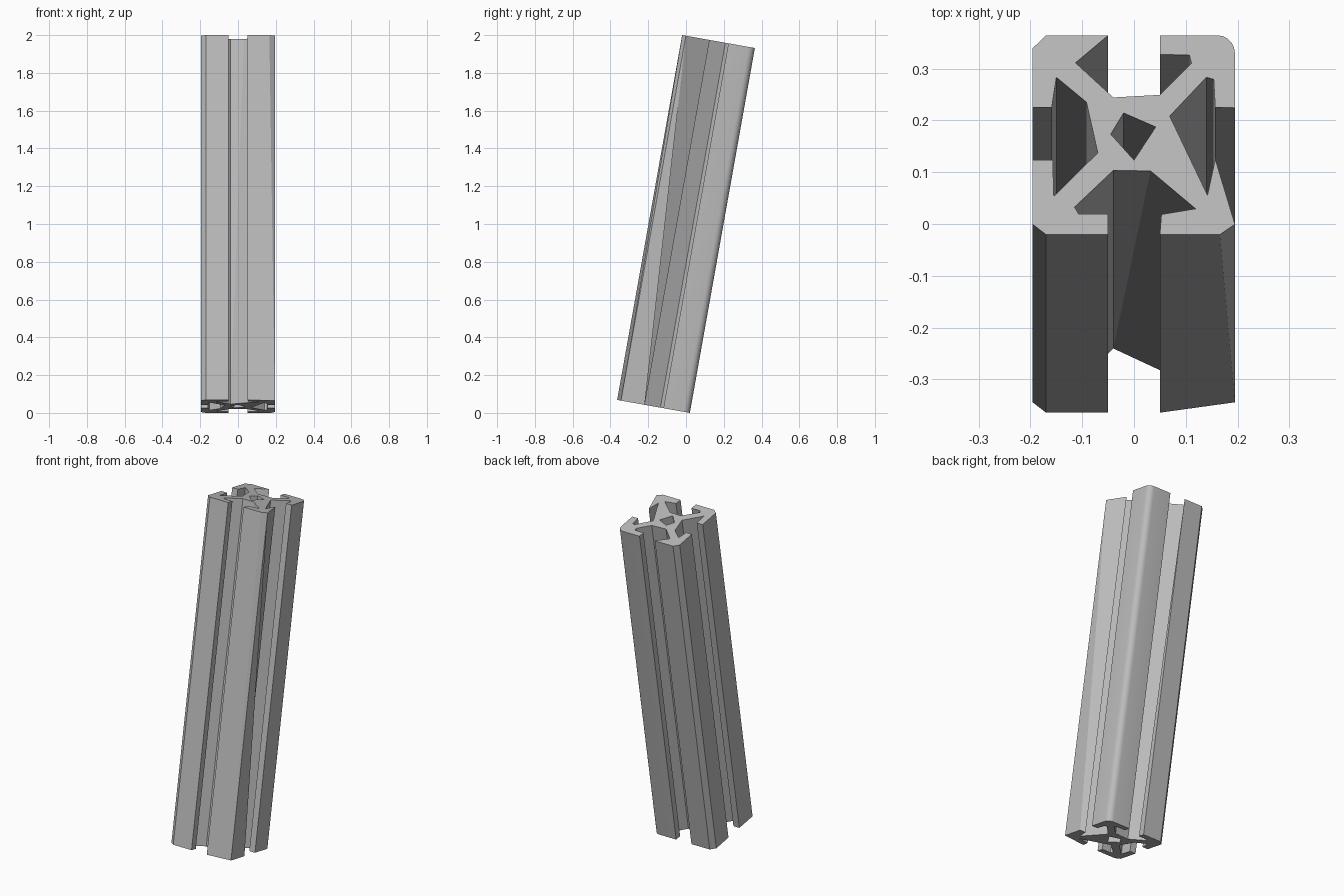
import bpy
import bmesh
import math
from mathutils import Matrix, Vector

cube = bpy.data.objects.get("Cube")
if cube:
    bpy.data.objects.remove(cube, do_unlink=True)

UNIT = 0.001          # profile points are in thousandths
LEAN = math.radians(10.1)
LENGTH = 1.962
MIDDLE = 172.5        # profile centre along its depth

# Cross-section pieces at the upper end, listed clockwise from the back left
upper = {
    "back_left_corner": [(-196, 340), (-170, 365)],
    "back_slot": [(-50, 365), (-50, 365), (-113, 312), (-113, 312), (-40, 245),
                  (50, 250), (111, 311), (107, 327), (50, 328), (50, 365)],
    "right_slot": [(195, 225), (157, 226), (154, 280), (140, 284), (69, 209),
                   (142, 56), (157, 126), (195, 0), (195, 0)],
    "front_right_corner": [(166, -20)],
    "front_slot": [(50, -20), (53, 19), (119, 30), (32, 103), (-40, 104),
                   (-115, 33), (-107, 20), (-50, 20), (-50, -20)],
    "front_left_corner": [(-170, -20), (-196, 0)],
    "left_slot": [(-196, 124), (-157, 124), (-155, 54), (-70, 138), (-92, 236),
                  (-150, 284), (-159, 226), (-196, 226)],
}
bore = [(-20, 215), (42, 188), (0, 124), (-45, 174)]

# The lower end differs at a few slot lips and one corner
lower = {name: list(points) for name, points in upper.items()}
lower["back_slot"][1:3] = [(-50, 326), (-107, 326)]
lower["right_slot"][7] = (195, 126)
lower["front_right_corner"] = [(195, 0)]
lower["front_slot"][3] = lower["front_slot"][4]


def rounded_corner(centre_x, centre_y, radius, steps):
    """Quarter circle running from the back face to the right face."""
    angles = [math.pi / 2 * (1 - i / steps) for i in range(steps + 1)]
    return [(centre_x + radius * math.cos(a), centre_y + radius * math.sin(a))
            for a in angles]


def outline(pieces):
    points = []
    for name, piece in pieces.items():
        points += piece
        if name == "back_slot":
            points += rounded_corner(161, 331, 34, 5)
    return points


def loft(bm, low_points, high_points):
    """Join two matching loops, merging repeated points into triangles."""
    made = {}

    def vertex(point, z):
        key = (point, z)
        if key not in made:
            depth = (point[1] - MIDDLE) / math.cos(LEAN)
            made[key] = bm.verts.new((point[0] * UNIT, depth * UNIT, z))
        return made[key]

    for i in range(len(low_points)):
        corners = [vertex(low_points[i - 1], -LENGTH / 2),
                   vertex(low_points[i], -LENGTH / 2),
                   vertex(high_points[i], LENGTH / 2),
                   vertex(high_points[i - 1], LENGTH / 2)]
        corners = list(dict.fromkeys(corners))
        if len(corners) > 2:
            bm.faces.new(corners)


def cap(bm, z):
    """Close one end, leaving the bore open."""
    rim = [e for e in bm.edges
           if e.is_boundary and all(abs(v.co.z - z) < UNIT for v in e.verts)]
    bmesh.ops.triangle_fill(bm, edges=rim, use_beauty=True,
                            normal=Vector((0, 0, z)).normalized())


# Slotted rail with open centre bore
bm = bmesh.new()
loft(bm, outline(lower), outline(upper))
loft(bm, bore, bore)
for end in (-LENGTH / 2, LENGTH / 2):
    cap(bm, end)
bmesh.ops.recalc_face_normals(bm, faces=bm.faces)

# Lean the rail back and stand it on the ground
bm.transform(Matrix.Rotation(-LEAN, 4, "X"))
floor = min(v.co.z for v in bm.verts)
bmesh.ops.translate(bm, verts=bm.verts, vec=(0, 0, -floor))

mesh = bpy.data.meshes.new("slotted_rail")
bm.to_mesh(mesh)
bm.free()
rail = bpy.data.objects.new("slotted_rail", mesh)
bpy.context.collection.objects.link(rail)

# Plain grey metal
grey = bpy.data.materials.new("grey_metal")
grey.use_nodes = True
colour = (0.5, 0.5, 0.5, 1)
grey.diffuse_color = colour
grey.node_tree.nodes["Principled BSDF"].inputs["Base Color"].default_value = colour
mesh.materials.append(grey)

bpy.ops.object.select_all(action="DESELECT")
rail.select_set(True)
bpy.context.view_layer.objects.active = rail
bpy.ops.object.shade_smooth_by_angle(angle=math.radians(30))
